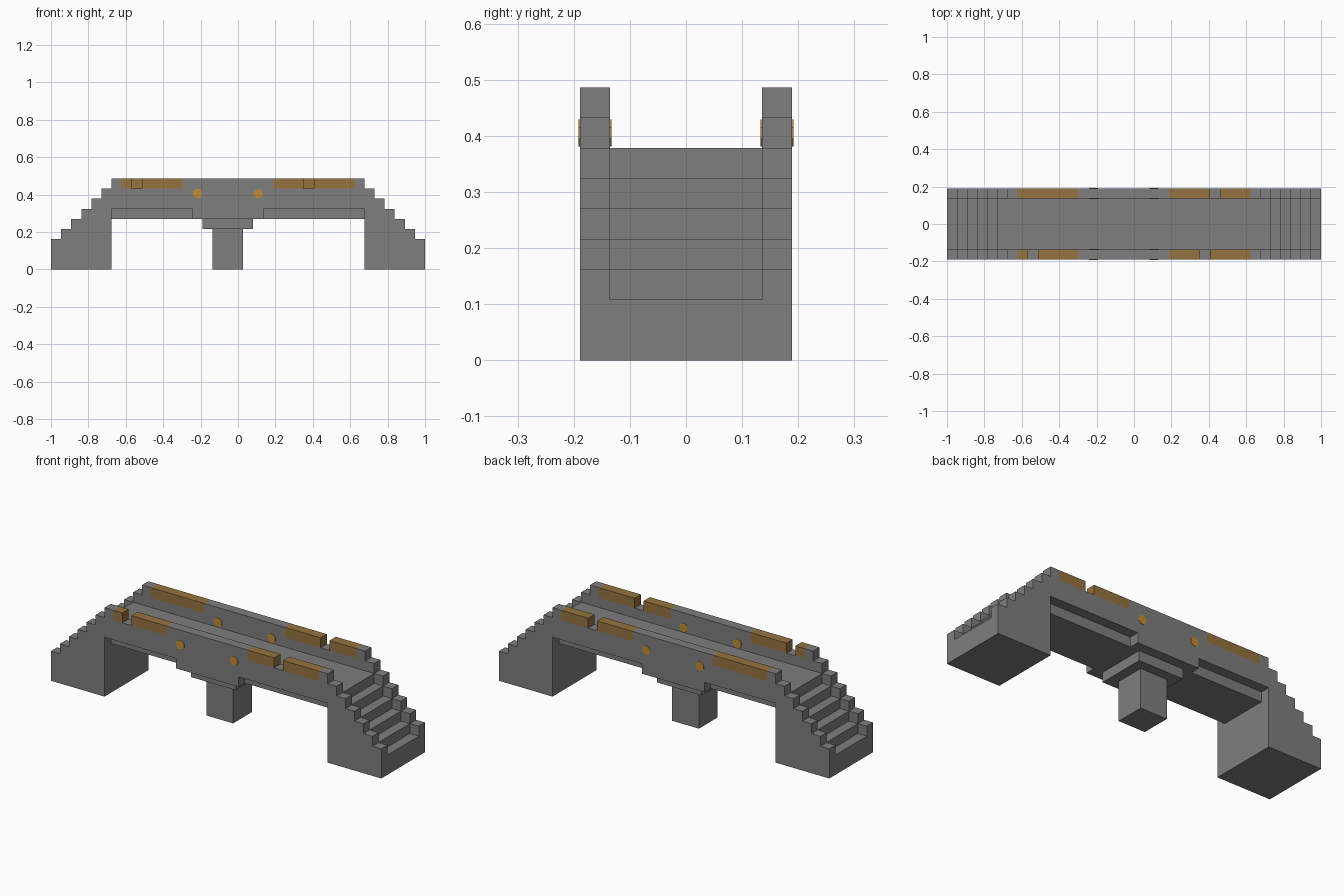
import bpy
import bmesh
import math
from mathutils import Matrix

cube = bpy.data.objects.get("Cube")
if cube:
    bpy.data.objects.remove(cube, do_unlink=True)

U = 2 / 37          # one block
COLUMNS = 37
HALF = COLUMNS / 2


def material(name, rgb):
    m = bpy.data.materials.new(name)
    m.use_nodes = True
    color = (*rgb, 1)
    m.diffuse_color = color
    bsdf = m.node_tree.nodes["Principled BSDF"]
    bsdf.inputs["Base Color"].default_value = color
    bsdf.inputs["Roughness"].default_value = 0.9
    return m


stone = material("grey stone", (0.21, 0.21, 0.21))
bronze = material("weathered bronze", (0.31, 0.17, 0.05))
amber = material("amber stud", (0.53, 0.26, 0.035))


def finish(name, bm, mat):
    bmesh.ops.recalc_face_normals(bm, faces=bm.faces)
    mesh = bpy.data.meshes.new(name)
    bm.to_mesh(mesh)
    bm.free()
    mesh.materials.append(mat)
    ob = bpy.data.objects.new(name, mesh)
    bpy.context.collection.objects.link(ob)
    return ob


def extrude_profile(name, points, y0, y1, mat):
    """Extrude an x-z outline, given in blocks, between two y planes."""
    bm = bmesh.new()
    face = bm.faces.new([bm.verts.new((x * U, y0 * U, z * U)) for x, z in points])
    new = bmesh.ops.extrude_face_region(bm, geom=[face])["geom"]
    verts = [g for g in new if isinstance(g, bmesh.types.BMVert)]
    bmesh.ops.translate(bm, verts=verts, vec=(0, (y1 - y0) * U, 0))
    return finish(name, bm, mat)


def box(name, x0, x1, y0, y1, z0, z1, mat):
    return extrude_profile(name, [(x0, z0), (x1, z0), (x1, z1), (x0, z1)], y0, y1, mat)


def stepped_top(height):
    """Outline of the column tops from left to right, merging equal heights."""
    points = []
    for i in range(COLUMNS):
        x, h = i - HALF, height(i)
        if not points or points[-1][1] != h:
            if points:
                points.append((x, points[-1][1]))
            points.append((x, h))
    return points + [(HALF, points[-1][1])]


# Bronze runs along the parapets, and the columns they occupy
RUNS = [(-11.5, -5.5), (3.5, 11.5)]


def wall_height(i):
    x = i - HALF + 0.5
    if any(a < x < b for a, b in RUNS):
        return 8
    return min(3 + min(i, COLUMNS - 1 - i), 9)


def deck_height(i):
    return min(2 + min(i, COLUMNS - 1 - i), 7)


# Stairs, abutments and walkway
deck_under = [(HALF, 0), (12.5, 0), (12.5, 5), (-12.5, 5), (-12.5, 0), (-HALF, 0)]
extrude_profile("stairs_and_deck", stepped_top(deck_height) + deck_under, -2.5, 2.5, stone)

# Parapets with a deeper middle section
wall_under = [(HALF, 0), (12.5, 0), (12.5, 6), (2.5, 6), (2.5, 5),
              (-4.5, 5), (-4.5, 6), (-12.5, 6), (-12.5, 0), (-HALF, 0)]
wall_outline = stepped_top(wall_height) + wall_under

# Bronze caps, broken by one-block gaps
caps = {
    "front": [(-11.5, -10.5), (-9.5, -5.5), (3.5, 6.5), (7.5, 11.5)],
    "back": [(-11.5, -5.5), (3.5, 7.5), (8.5, 11.5)],
}

for side, y0 in (("front", -3.5), ("back", 2.5)):
    extrude_profile(side + "_parapet", wall_outline, y0, y0 + 1, stone)
    for n, (a, b) in enumerate(caps[side], 1):
        box(f"{side}_parapet_cap_{n}", a, b, y0, y0 + 1, 8, 9, bronze)
    # Octagonal studs showing on both wall faces
    for n, x in enumerate((-4, 2), 1):
        bm = bmesh.new()
        bmesh.ops.create_cone(bm, cap_ends=True, segments=8, radius1=0.48 * U,
                              radius2=0.48 * U, depth=U + 0.004)
        bm.transform(Matrix.Translation((x * U, (y0 + 0.5) * U, 7.5 * U))
                     @ Matrix.Rotation(math.pi / 2, 4, "X")
                     @ Matrix.Rotation(math.pi / 8, 4, "Z"))
        finish(f"{side}_stud_{n}", bm, amber)

# Central pier
box("pier_capital", -3.5, 1.5, -2.5, 2.5, 4, 5, stone)
box("pier_column", -2.5, 0.5, -1.5, 1.5, 0, 4, stone)
